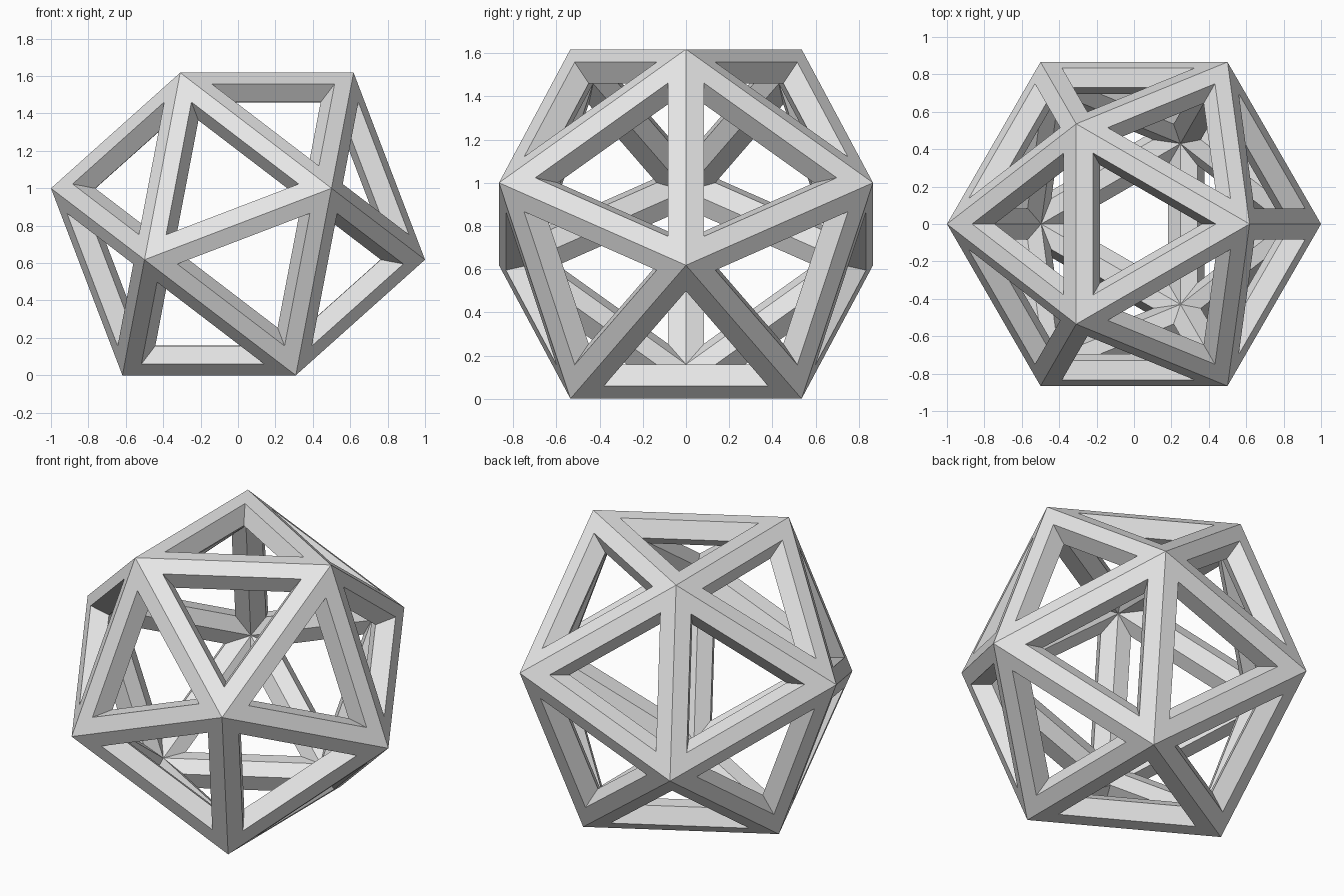
import bpy
import bmesh
from math import sin, cos, radians, sqrt
from mathutils import Vector

cube = bpy.data.objects.get("Cube")
if cube:
    bpy.data.objects.remove(cube, do_unlink=True)

PHI = (1 + sqrt(5)) / 2
HALF = PHI / 2            # distance from the centre to each face
CORE = 0.803              # scale of the inner ridge of the struts
OUTER_HOLE = 0.709        # opening size on the outer faces
INNER_HOLE = 0.588        # opening size where the strut walls end
WALL_DEPTH = 0.098        # depth of the wall ends below the outer face

grey = bpy.data.materials.new("light_grey")
grey.use_nodes = True
grey.diffuse_color = (0.8, 0.8, 0.8, 1)
grey.node_tree.nodes["Principled BSDF"].inputs["Base Color"].default_value = (0.8, 0.8, 0.8, 1)


def solid_faces():
    """Corner triples of a twenty-sided solid resting on a face."""
    bm = bmesh.new()
    for radius, height, start in ((1 / PHI, HALF, 0), (1, 1 - HALF, 60),
                                  (1, HALF - 1, 0), (1 / PHI, -HALF, 60)):
        for i in range(3):
            a = radians(start + 120 * i)
            bm.verts.new((radius * cos(a), radius * sin(a), height))
    bmesh.ops.convex_hull(bm, input=bm.verts[:])
    faces = [[v.co.copy() for v in f.verts] for f in bm.faces]
    bm.free()
    return faces


# Open frame: outer strips, opening walls and inner ridge slopes
bm = bmesh.new()
for corners in solid_faces():
    centre = sum(corners, Vector()) / 3
    sunk = centre * (1 - WALL_DEPTH / HALF)
    rings = [
        corners,
        [centre + (c - centre) * OUTER_HOLE for c in corners],
        [sunk + (c - centre) * INNER_HOLE for c in corners],
        [c * CORE for c in corners],
    ]
    loops = [[bm.verts.new(p) for p in ring] for ring in rings]
    for a, b in zip(loops, loops[1:]):
        for i in range(3):
            j = (i + 1) % 3
            bm.faces.new((a[i], a[j], b[j], b[i]))

bmesh.ops.remove_doubles(bm, verts=bm.verts[:], dist=0.0005)
bmesh.ops.recalc_face_normals(bm, faces=bm.faces[:])
bmesh.ops.translate(bm, verts=bm.verts[:], vec=(0, 0, HALF))

mesh = bpy.data.meshes.new("open_frame")
bm.to_mesh(mesh)
bm.free()
mesh.materials.append(grey)
frame = bpy.data.objects.new("open_frame", mesh)
bpy.context.collection.objects.link(frame)
